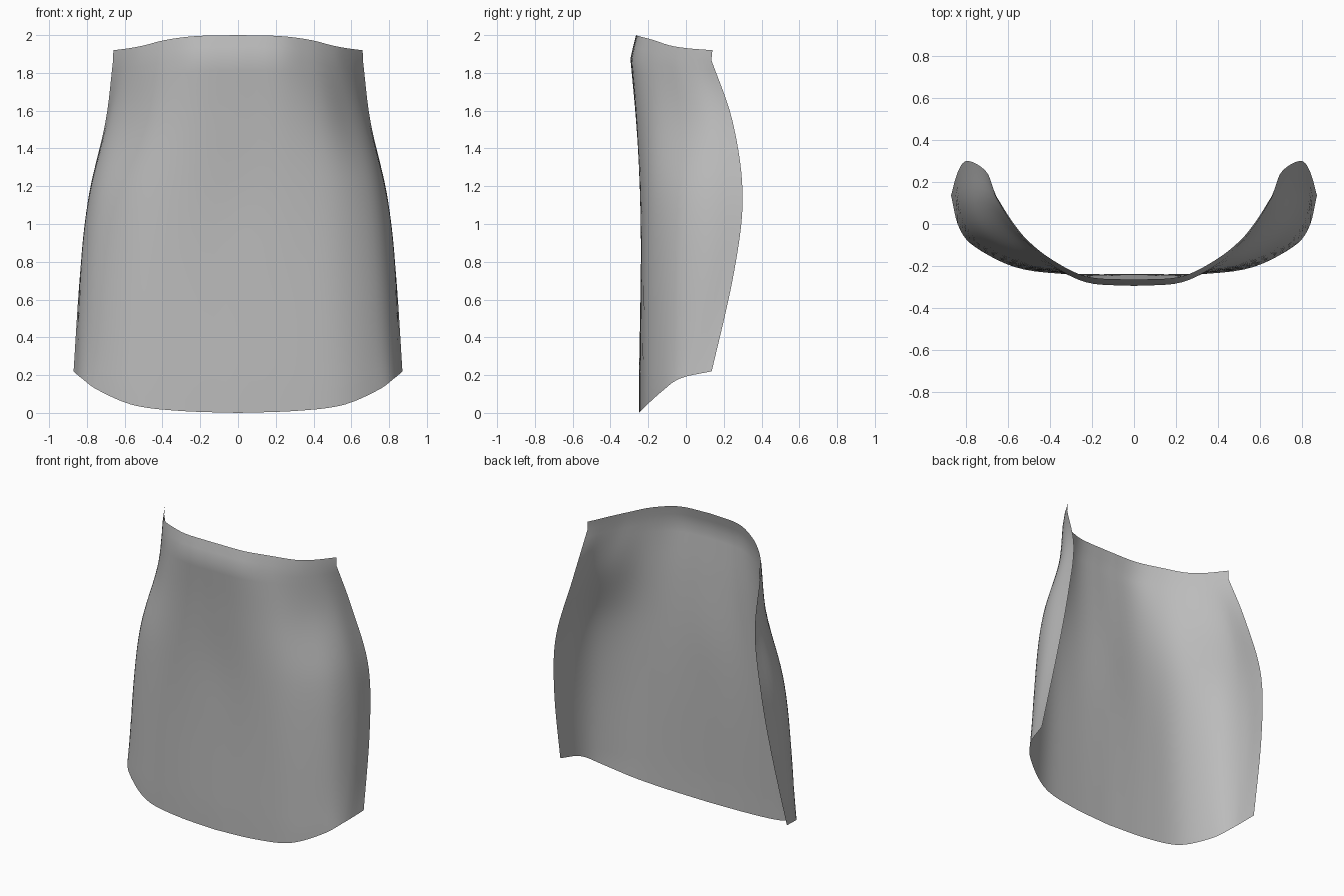
import bpy
import bmesh
from mathutils import Vector

cube = bpy.data.objects.get("Cube")
if cube:
    bpy.data.objects.remove(cube, do_unlink=True)

COLUMNS, ROWS = 24, 32


def spline(keys, values, t):
    """Smooth curve through values placed at unevenly spaced keys."""
    t = min(max(t, keys[0]), keys[-1])
    last = len(keys) - 1
    i = max(k for k in range(last) if keys[k] <= t)

    def slope(k):
        a, b = max(k - 1, 0), min(k + 1, last)
        return (values[b] - values[a]) / (keys[b] - keys[a])

    span = keys[i + 1] - keys[i]
    s = (t - keys[i]) / span
    start = values[i] * (1 + 2 * s) * (1 - s) ** 2 + slope(i) * span * s * (1 - s) ** 2
    end = values[i + 1] * s * s * (3 - 2 * s) - slope(i + 1) * span * s * s * (1 - s)
    return start + end


# Half cross-sections (x, y) from the centre line to the side rim, by height
SECTIONS = {
    0.15: [(0, -.25), (.3, -.24), (.55, -.21), (.74, -.12), (.83, -.03), (.875, .12)],
    0.75: [(0, -.24), (.3, -.235), (.54, -.2), (.74, -.08), (.825, .08), (.835, .255)],
    1.15: [(0, -.24), (.28, -.24), (.52, -.19), (.7, -.06), (.78, .1), (.79, .3)],
    1.55: [(0, -.265), (.25, -.255), (.45, -.18), (.59, -.04), (.675, .1), (.7, .245)],
    1.88: [(0, -.295), (.22, -.28), (.38, -.2), (.5, -.1), (.58, 0), (.66, .13)],
}
ACROSS = [0, .2, .4, .6, .8, 1]
LOWER_EDGE = [0, .01, .04, .12, .185, .22]
UPPER_EDGE = [2, 1.995, 1.975, 1.945, 1.93, 1.92]
HEIGHTS = list(SECTIONS)
RAILS = [[Vector(p) for p in rail] for rail in zip(*SECTIONS.values())]


def sheet_point(u, v):
    low = spline(ACROSS, LOWER_EDGE, u)
    high = spline(ACROSS, UPPER_EDGE, u)
    z = low + (high - low) * v
    x, y = spline(ACROSS, [spline(HEIGHTS, rail, z) for rail in RAILS], u)
    y += 0.25 * max(0, z - HEIGHTS[-1])      # upper lip leans back
    return x, y, z


# Half of the curved sheet, mirrored across the centre line
bm = bmesh.new()
grid = [[bm.verts.new(sheet_point(c / COLUMNS, r / ROWS)) for c in range(COLUMNS + 1)]
        for r in range(ROWS + 1)]
for lower, upper in zip(grid, grid[1:]):
    for c in range(COLUMNS):
        bm.faces.new((lower[c], lower[c + 1], upper[c + 1], upper[c]))

mesh = bpy.data.meshes.new("curved_panel")
bm.to_mesh(mesh)
bm.free()
mesh.shade_smooth()
panel = bpy.data.objects.new("curved_panel", mesh)
bpy.context.collection.objects.link(panel)

mirror = panel.modifiers.new("mirror", "MIRROR")
mirror.use_clip = True
mirror.merge_threshold = 0.001

# Plain grey finish
grey = bpy.data.materials.new("plain_grey")
grey.use_nodes = True
colour = (0.5, 0.5, 0.5, 1)
grey.diffuse_color = colour
grey.node_tree.nodes["Principled BSDF"].inputs["Base Color"].default_value = colour
mesh.materials.append(grey)
